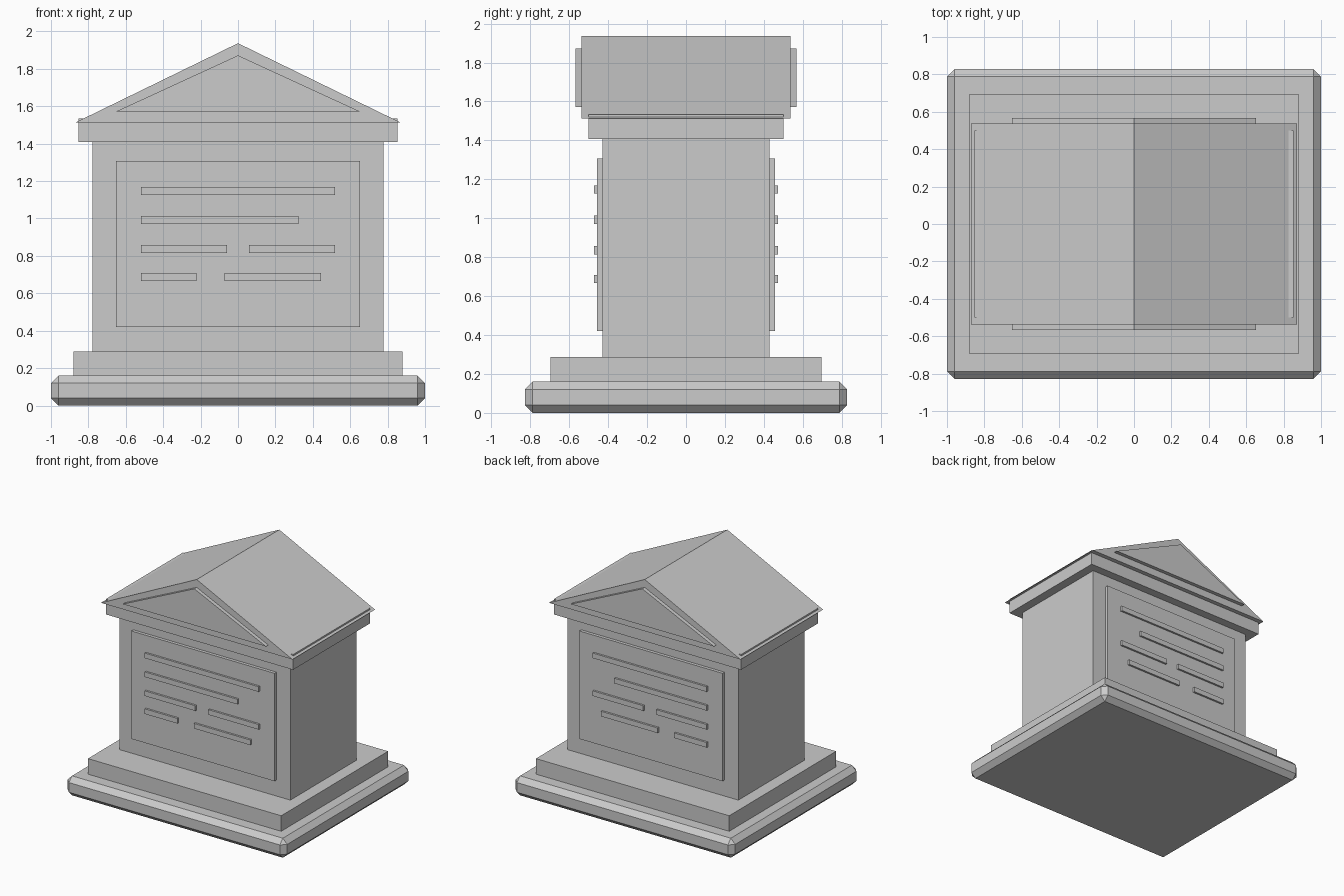
import bpy, bmesh

if "Cube" in bpy.data.objects:
    bpy.data.objects.remove(bpy.data.objects["Cube"])


def make_object(name, bm):
    bmesh.ops.recalc_face_normals(bm, faces=bm.faces)
    mesh = bpy.data.meshes.new(name)
    bm.to_mesh(mesh)
    bm.free()
    obj = bpy.data.objects.new(name, mesh)
    bpy.context.collection.objects.link(obj)
    return obj


def prism(name, profile, y0, y1):
    """Extrude an x-z profile along y."""
    bm = bmesh.new()
    face = bm.faces.new([bm.verts.new((x, y0, z)) for x, z in profile])
    out = bmesh.ops.extrude_face_region(bm, geom=[face])
    verts = [v for v in out["geom"] if isinstance(v, bmesh.types.BMVert)]
    bmesh.ops.translate(bm, verts=verts, vec=(0, y1 - y0, 0))
    return make_object(name, bm)


def box(name, x0, x1, y0, y1, z0, z1):
    return prism(name, [(x0, z0), (x1, z0), (x1, z1), (x0, z1)], y0, y1)


def block(name, half_x, half_y, z0, z1):
    return box(name, -half_x, half_x, -half_y, half_y, z0, z1)


# Stepped base with a chamfered plinth
plinth = block("plinth", 1.0, 0.828, 0.0, 0.16)
bevel = plinth.modifiers.new("chamfer", "BEVEL")
bevel.width = 0.04
bevel.segments = 1
block("base_step", 0.88, 0.695, 0.16, 0.288)

# Body and cornice
block("body", 0.778, 0.43, 0.288, 1.408)
block("cornice", 0.853, 0.501, 1.408, 1.534)

# Gabled roof, whose eaves cut slightly into the cornice
prism("roof", [(-0.872, 1.512), (0.872, 1.512), (0, 1.937)], -0.537, 0.537)

# Raised bars standing in for inscription lines: x0, x1, z0
bars = [
    (-0.519, 0.519, 1.126),
    (-0.519, 0.324, 0.971),
    (-0.519, -0.059, 0.815),
    (0.059, 0.519, 0.815),
    (-0.519, -0.222, 0.667),
    (-0.072, 0.444, 0.667),
]

# Gable relief, panel and bars on the front and back
for side, s in (("front", -1), ("back", 1)):
    prism(side + "_gable_relief", [(-0.652, 1.572), (0.652, 1.572), (0, 1.872)],
          s * 0.53, s * 0.568)
    box(side + "_panel", -0.652, 0.652, s * 0.425, s * 0.456, 0.42, 1.308)
    for i, (x0, x1, z0) in enumerate(bars, 1):
        box(f"{side}_bar_{i}", x0, x1, s * 0.45, s * 0.472, z0, z0 + 0.042)
